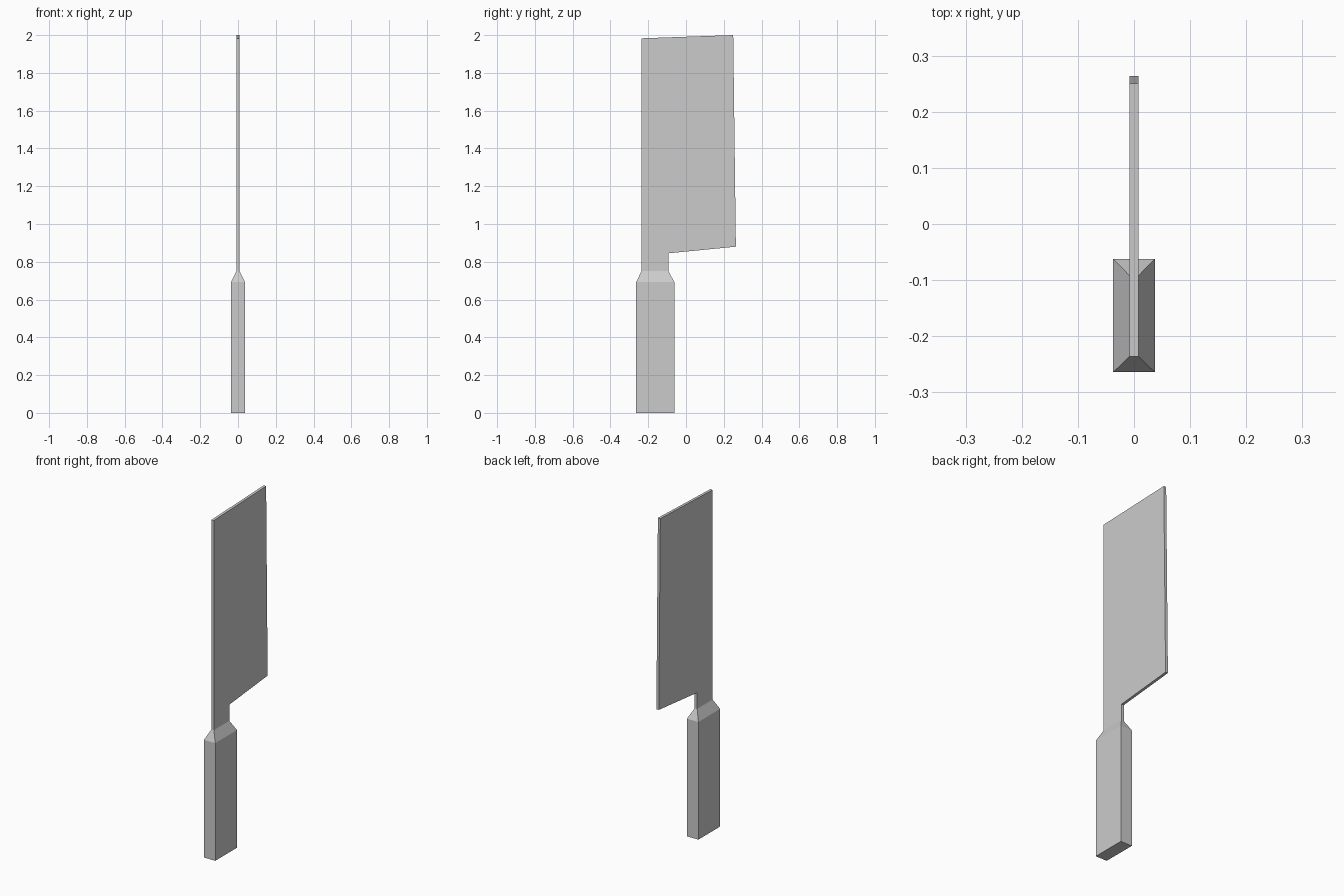
import bpy, bmesh

if "Cube" in bpy.data.objects:
    bpy.data.objects.remove(bpy.data.objects["Cube"])

HALF_T = 0.008                      # half blade thickness
SPINE, NECK, NECK_Z = -0.236, -0.092, 0.75


def finish(bm, name):
    bmesh.ops.recalc_face_normals(bm, faces=bm.faces)
    mesh = bpy.data.meshes.new(name)
    bm.to_mesh(mesh)
    bm.free()
    obj = bpy.data.objects.new(name, mesh)
    bpy.context.collection.objects.link(obj)
    return obj


def ring(bm, hx, y0, y1, z):
    return [bm.verts.new((x, y, z)) for x, y in
            ((-hx, y0), (hx, y0), (hx, y1), (-hx, y1))]


# Handle: rectangular grip with a tapered collar, open where the blade joins
bm = bmesh.new()
rings = [ring(bm, 0.037, -0.264, -0.062, 0),
         ring(bm, 0.037, -0.264, -0.062, 0.692),
         ring(bm, HALF_T, SPINE, NECK, NECK_Z)]
bm.faces.new(rings[0])
for a, b in zip(rings, rings[1:]):
    for i in range(4):
        j = (i + 1) % 4
        bm.faces.new((a[i], a[j], b[j], b[i]))
finish(bm, "handle")

# Blade: flat cleaver outline with its narrow neck, extruded across x
outline = [(SPINE, NECK_Z), (SPINE, 1.983), (0.25, 2.0),
           (0.264, 0.88), (NECK, 0.845), (NECK, NECK_Z)]
bm = bmesh.new()
face = bm.faces.new([bm.verts.new((-HALF_T, y, z)) for y, z in outline])
ext = bmesh.ops.extrude_face_region(bm, geom=[face], use_keep_orig=True)
bmesh.ops.translate(bm, vec=(2 * HALF_T, 0, 0),
                    verts=[g for g in ext["geom"] if isinstance(g, bmesh.types.BMVert)])
# Remove the hidden face at the joint
joint = [f for f in bm.faces if all(abs(v.co.z - NECK_Z) < 1e-4 for v in f.verts)]
bmesh.ops.delete(bm, geom=joint, context='FACES_ONLY')
finish(bm, "blade")
